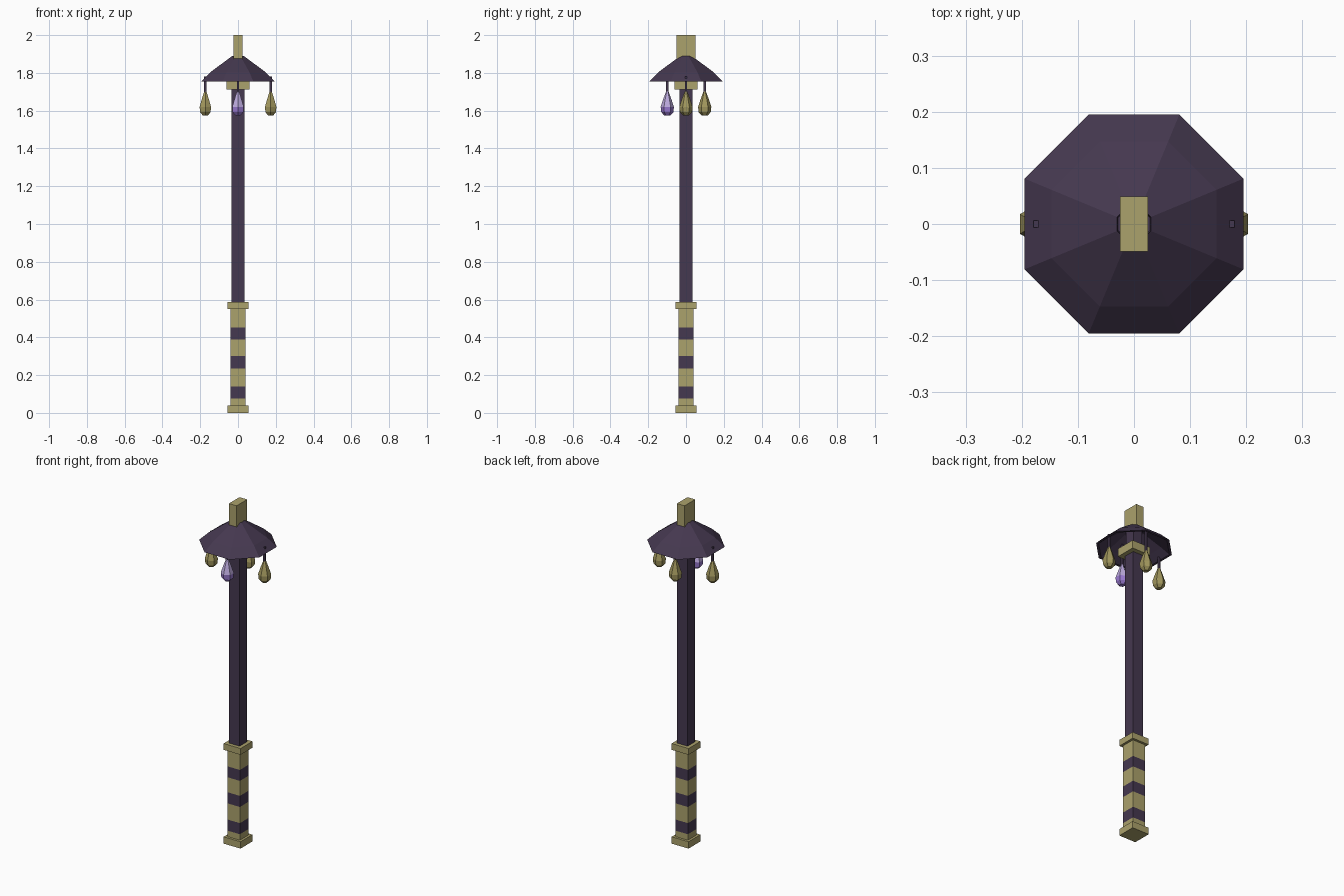
import bpy, bmesh
from math import cos, sin, pi, radians

cube = bpy.data.objects.get("Cube")
if cube:
    bpy.data.objects.remove(cube, do_unlink=True)


def material(name, rgb):
    m = bpy.data.materials.new(name)
    m.use_nodes = True
    m.diffuse_color = (*rgb, 1)
    m.node_tree.nodes["Principled BSDF"].inputs["Base Color"].default_value = (*rgb, 1)
    return m


PURPLE = material("dark purple", (0.06, 0.04, 0.08))
GOLD = material("pale gold", (0.41, 0.36, 0.15))
OLIVE = material("olive gold", (0.36, 0.31, 0.11))
VIOLET = material("violet glass", (0.33, 0.2, 0.65))
LILAC = material("pale lilac glass", (0.5, 0.4, 0.72))


def finish(name, bm, mats, rule=None):
    bmesh.ops.recalc_face_normals(bm, faces=bm.faces)
    if rule:
        for f in bm.faces:
            f.material_index = rule(f)
    mesh = bpy.data.meshes.new(name)
    bm.to_mesh(mesh)
    bm.free()
    for m in mats:
        mesh.materials.append(m)
    obj = bpy.data.objects.new(name, mesh)
    bpy.context.collection.objects.link(obj)
    return obj


def loft(name, rings, mats, rule=None, close=False):
    """Skin a list of vertex rings; cap the ends, or join last to first."""
    bm = bmesh.new()
    loops = [[bm.verts.new(p) for p in ring] for ring in rings]
    n = len(loops[0])
    pairs = list(zip(loops, loops[1:]))
    if close:
        pairs.append((loops[-1], loops[0]))
    else:
        bm.faces.new(loops[0])
        bm.faces.new(loops[-1])
    for a, b in pairs:
        for i in range(n):
            j = (i + 1) % n
            bm.faces.new((a[i], a[j], b[j], b[i]))
    return finish(name, bm, mats, rule)


def ring(r, z, sides, start, x=0, y=0):
    return [(x + r * cos(start + 2 * pi * i / sides),
             y + r * sin(start + 2 * pi * i / sides), z) for i in range(sides)]


def box(name, hx, hy, levels, mats, x=0, y=0, rule=None):
    rings = [[(x - hx, y - hy, z), (x + hx, y - hy, z),
              (x + hx, y + hy, z), (x - hx, y + hy, z)] for z in levels]
    return loft(name, rings, mats, rule)


# Handle with dark bands between two square caps
box("handle_base_cap", 0.055, 0.055, (0, 0.04), [GOLD])
box("handle_top_cap", 0.055, 0.055, (0.55, 0.587), [GOLD])
bands = ((0.075, 0.14), (0.235, 0.3), (0.388, 0.452))
levels = [0.03] + [z for b in bands for z in b] + [0.56]
box("banded_handle", 0.041, 0.041, levels, [GOLD, PURPLE],
    rule=lambda f: int(any(a < f.calc_center_median().z < b for a, b in bands)))

# Shaft, collar under the roof and finial above it
box("shaft", 0.034, 0.034, (0.58, 1.73), [PURPLE])
box("roof_collar", 0.061, 0.061, (1.712, 1.76), [GOLD])
box("roof_core", 0.03, 0.03, (1.755, 1.875), [PURPLE])
box("finial", 0.025, 0.049, (1.87, 2.0), [GOLD])

# Hollow octagonal roof: outer surface up, inner surface back down
shell = [(0.195, 1.755), (0.147, 1.803), (0.03, 1.89),
         (0.028, 1.872), (0.14, 1.79), (0.182, 1.755)]
loft("octagonal_roof",
     [ring(r / cos(pi / 8), z, 8, pi / 8) for r, z in shell], [PURPLE], close=True)

# Hanging six-sided drops on thin cords
drop = [(0.016, 1.575), (0.032, 1.592), (0.035, 1.62), (0.022, 1.66), (0.006, 1.703)]
spots = [("left", 0.173, 0, 1.78), ("right", -0.173, 0, 1.78),
         ("back", 0, 0.099, 1.825), ("front", 0, -0.099, 1.825)]
for side, x, y, top in spots:
    box(side + "_cord", 0.006, 0.006, (1.695, top), [PURPLE], x, y)
    mats = [VIOLET, LILAC] if side == "front" else [OLIVE]
    rule = (lambda f: int(f.calc_center_median().z > 1.625)) if side == "front" else None
    loft(side + "_drop", [ring(r, z, 6, radians(90), x, y) for r, z in drop], mats, rule)
